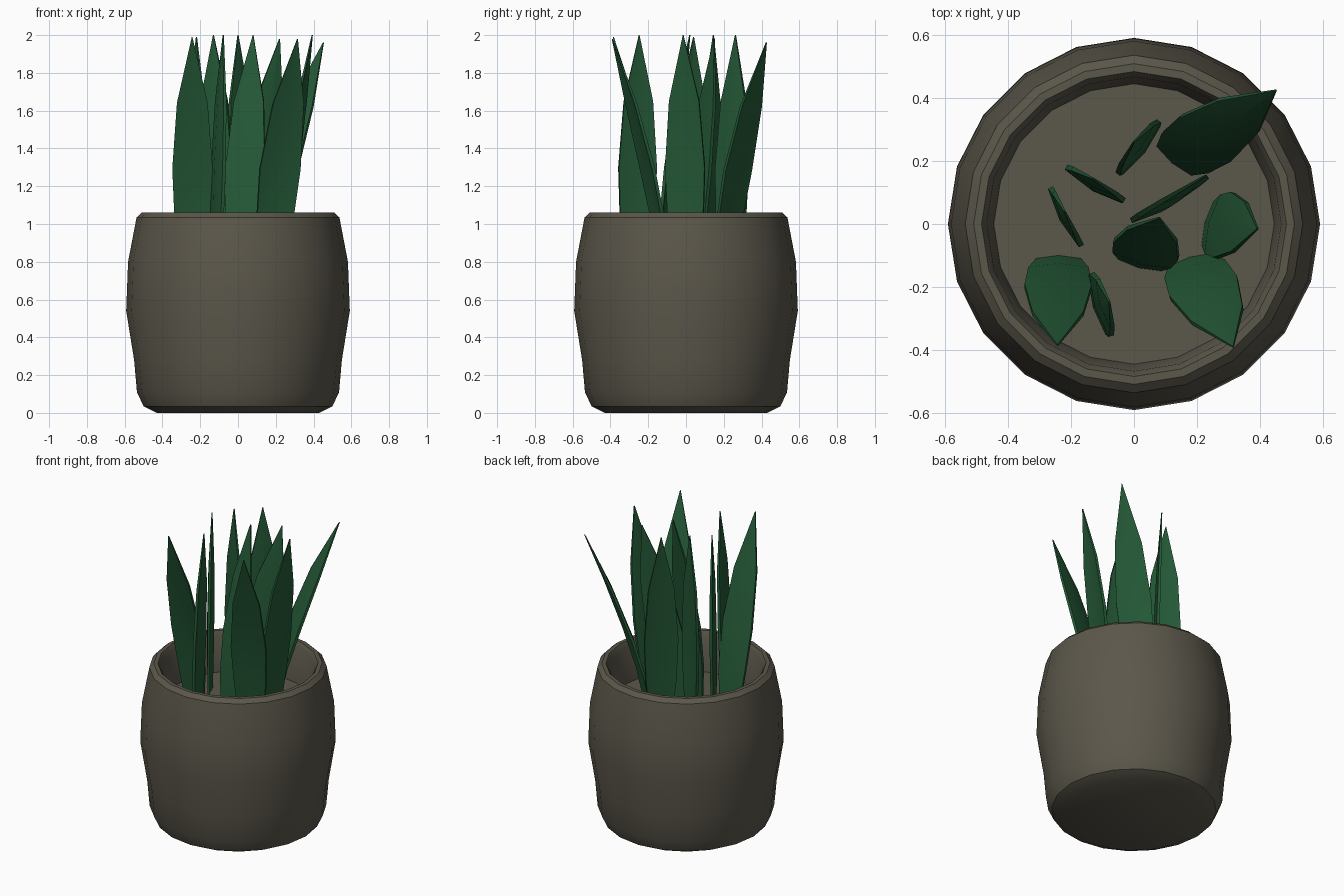
import bpy, bmesh
from math import sin, cos, pi, radians
from mathutils import Vector

if "Cube" in bpy.data.objects:
    bpy.data.objects.remove(bpy.data.objects["Cube"])

SIDES = 20
SOIL_Z = 0.8


def material(name, rgb):
    m = bpy.data.materials.new(name)
    m.diffuse_color = (*rgb, 1)
    m.use_nodes = True
    m.node_tree.nodes["Principled BSDF"].inputs["Base Color"].default_value = m.diffuse_color
    return m


def finish(bm, name, mat, angle):
    bmesh.ops.recalc_face_normals(bm, faces=bm.faces)
    me = bpy.data.meshes.new(name)
    bm.to_mesh(me)
    bm.free()
    ob = bpy.data.objects.new(name, me)
    bpy.context.collection.objects.link(ob)
    me.materials.append(mat)
    bpy.ops.object.select_all(action='DESELECT')
    bpy.context.view_layer.objects.active = ob
    ob.select_set(True)
    bpy.ops.object.shade_smooth_by_angle(angle=radians(angle))
    return ob


clay = material("clay", (0.105, 0.095, 0.07))
green = material("leaf_green", (0.018, 0.1, 0.038))

# Pot: lathed outer wall, rounded rim, inner wall, closed by base and soil level
profile = [(0.43, 0.0), (0.50, 0.035), (0.535, 0.11), (0.55, 0.28), (0.592, 0.54),
           (0.582, 0.80), (0.537, 1.035), (0.51, 1.06), (0.485, 1.06),
           (0.468, 1.03), (0.446, SOIL_Z)]
bm = bmesh.new()
rings = [[bm.verts.new((r * cos(2 * pi * i / SIDES), r * sin(2 * pi * i / SIDES), z))
          for i in range(SIDES)] for r, z in profile]
for a, b in zip(rings, rings[1:]):
    for i in range(SIDES):
        j = (i + 1) % SIDES
        bm.faces.new((a[i], a[j], b[j], b[i]))
bm.faces.new(rings[0])
bm.faces.new(rings[-1])
finish(bm, "pot", clay, 30)


# Leaf: thin tapering blade that bends from its base towards its tip
def leaf(name, base, tip, axis_deg, half_width, thick=0.018):
    across = Vector((cos(radians(axis_deg)), sin(radians(axis_deg)), 0))
    normal = Vector((-across.y, across.x, 0))
    start = Vector((*base, SOIL_Z - 0.01))
    end = Vector(tip)
    lean = end - start
    # the middle of the blade is cupped on the side away from the lean
    side = -1 if normal.dot(lean) > 0 else 1
    bm = bmesh.new()
    sections = []
    for t, w in ((0, 0.66), (0.2, 0.9), (0.42, 1.0), (0.71, 0.76), (1.0, 0.015)):
        bend = t ** 1.35
        c = Vector((start.x + lean.x * bend, start.y + lean.y * bend, start.z + lean.z * t))
        hw, th = half_width * w, thick * (0.3 + 0.7 * min(1, w)) / 2
        cup = normal * side * 0.014 * w
        pts = [(-1, th), (0, th), (1, th), (1, -th), (0, -th), (-1, -th)]
        sections.append([bm.verts.new(c + across * hw * u + normal * v + (cup if u == 0 else cup * 0))
                         for u, v in pts])
    for a, b in zip(sections, sections[1:]):
        for i in range(6):
            j = (i + 1) % 6
            bm.faces.new((a[i], a[j], b[j], b[i]))
    bm.faces.new(sections[0])
    bm.faces.new(sections[-1])
    finish(bm, name, green, 30)


# base xy, tip xyz, width direction in degrees, half width
leaves = [
    ((-0.24, -0.115), (-0.243, -0.385, 1.99), 0, 0.107),
    ((-0.115, -0.26), (-0.078, -0.248, 2.0), -73, 0.105),
    ((0.18, -0.12), (0.315, -0.39, 1.98), 17, 0.112),
    ((0.24, 0.0), (0.393, -0.015, 2.0), 75, 0.108),
    ((0.02, -0.125), (0.08, 0.02, 2.0), -15, 0.107),
    ((0.02, 0.235), (0.0, 0.262, 2.0), 52, 0.107),
    ((0.06, 0.045), (0.22, 0.15, 1.98), 28, 0.11),
    ((0.13, 0.205), (0.452, 0.425, 1.96), -40, 0.108),
    ((-0.12, 0.12), (-0.13, 0.145, 2.0), -30, 0.107),
    ((-0.215, 0.015), (-0.22, 0.04, 1.99), -62, 0.105),
]
for n, args in enumerate(leaves, 1):
    leaf(f"leaf_{n}", *args)
